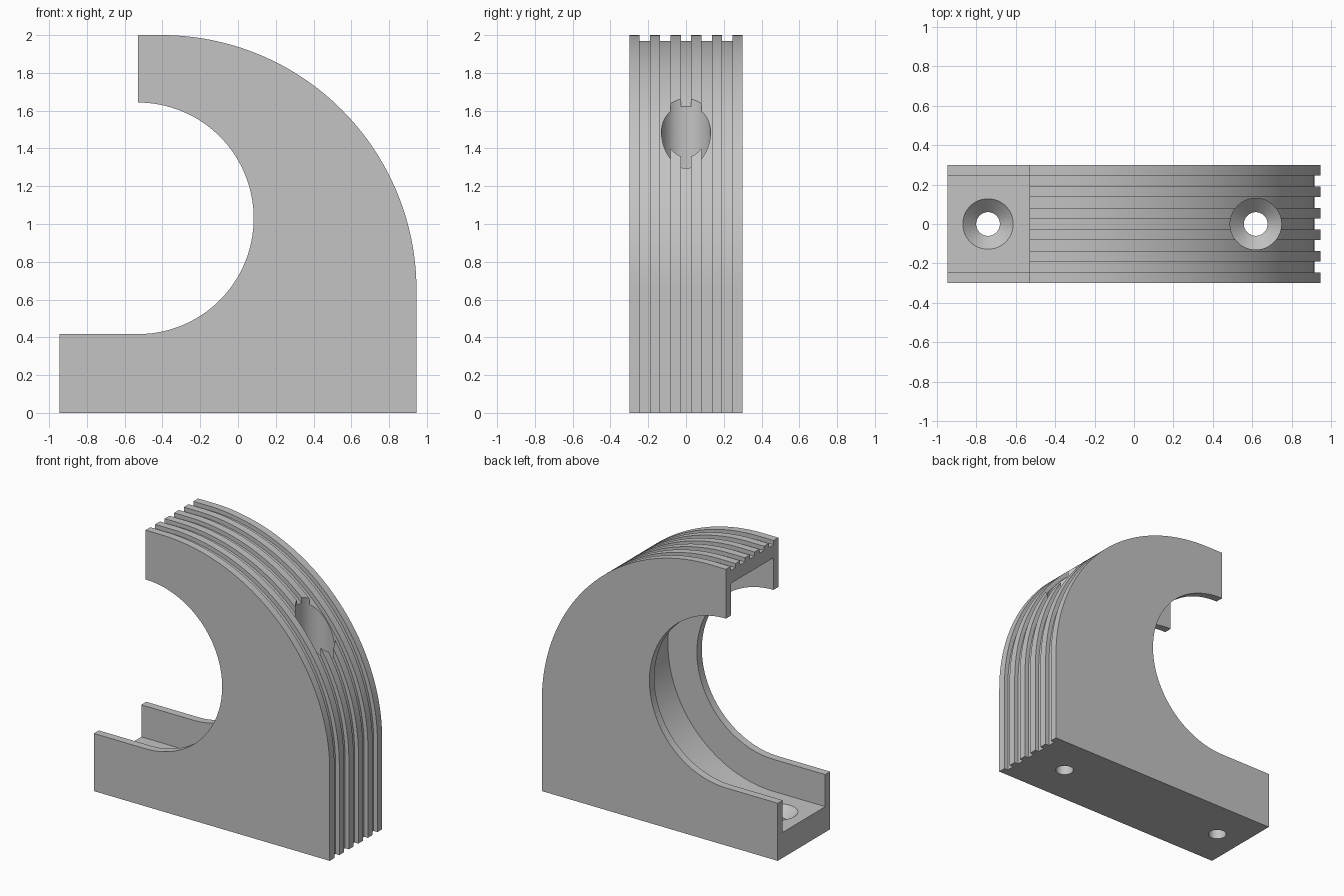
import bpy, bmesh
from math import sin, cos, pi, radians

if "Cube" in bpy.data.objects:
    bpy.data.objects.remove(bpy.data.objects["Cube"])

grey = bpy.data.materials.new("plain grey")
grey.use_nodes = True
colour = (0.55, 0.55, 0.55, 1)
grey.diffuse_color = colour
grey.node_tree.nodes["Principled BSDF"].inputs["Base Color"].default_value = colour

HALF = 0.3                       # half thickness in y
OUT_X, OUT_Z, OUT_R = -0.405, 0.65, 1.35   # outer shoulder arc
TIP_X, IN_Z, IN_R = -0.53, 1.03, 0.613     # round opening
POCKET_R = 0.845
GROOVE_DEPTH = 0.03
FLOOR = IN_Z - POCKET_R


def arc(cx, cz, r, a0, a1, n=64):
    angles = [radians(a0 + (a1 - a0) * i / n) for i in range(n + 1)]
    return [(cx + r * cos(a), cz + r * sin(a)) for a in angles]


def finish(bm, name):
    bmesh.ops.recalc_face_normals(bm, faces=bm.faces)
    mesh = bpy.data.meshes.new(name)
    bm.to_mesh(mesh)
    bm.free()
    mesh.materials.append(grey)
    ob = bpy.data.objects.new(name, mesh)
    bpy.context.collection.objects.link(ob)
    return ob


def prism(name, points, y0, y1):
    """Extrude an x-z outline from y0 to y1."""
    bm = bmesh.new()
    face = bm.faces.new([bm.verts.new((x, y0, z)) for x, z in points])
    new = bmesh.ops.extrude_face_region(bm, geom=[face])["geom"]
    verts = [v for v in new if isinstance(v, bmesh.types.BMVert)]
    bmesh.ops.translate(bm, verts=verts, vec=(0, y1 - y0, 0))
    return finish(bm, name)


def turned(name, x, profile, n=48):
    """Revolve a radius-height profile about a vertical axis."""
    bm = bmesh.new()
    rings = [[bm.verts.new((x + r * cos(2 * pi * i / n), r * sin(2 * pi * i / n), z))
              for i in range(n)] for r, z in profile]
    for low, high in zip(rings, rings[1:]):
        for i in range(n):
            j = (i + 1) % n
            bm.faces.new((low[i], low[j], high[j], high[i]))
    bm.faces.new(rings[0])
    bm.faces.new(rings[-1])
    return finish(bm, name)


# Solid hook-shaped bracket
outline = [(-0.945, 0), (0.945, 0)]
outline += arc(OUT_X, OUT_Z, OUT_R, 0, 90)
outline += [(TIP_X, 2)]
outline += arc(TIP_X, IN_Z, IN_R, 90, -90)
outline += [(-0.945, IN_Z - IN_R)]
bracket = prism("bracket", outline, -HALF, HALF)

cutters = []

# Channel inside the opening, leaving thin side walls
channel = [(-1.1, FLOOR)] + arc(TIP_X, IN_Z, POCKET_R, -90, 90)
channel += [(-1.1, IN_Z + POCKET_R)]
cutters.append(prism("channel_cutter", channel, -0.243, 0.243))

# Five grooves along the outer curve
groove = [(1.2, -0.1), (1.2, 2.2), (-0.7, 2.2), (-0.7, 2 - GROOVE_DEPTH)]
groove += arc(OUT_X, OUT_Z, OUT_R - GROOVE_DEPTH, 90, 0)
groove += [(0.945 - GROOVE_DEPTH, -0.1)]
strip = 2 * HALF / 11
for k in range(-2, 3):
    y = 2 * k * strip
    cutters.append(prism("groove_cutter", groove, y - strip / 2, y + strip / 2))

# Two countersunk screw holes
screw = [(0.06, -0.1), (0.06, FLOOR - 0.068), (0.13, FLOOR + 0.002), (0.13, 2.2)]
for x in (-0.74, 0.617):
    cutters.append(turned("screw_hole_cutter", x, screw))

for cutter in cutters:
    cutter.hide_render = True
    mod = bracket.modifiers.new("cut", "BOOLEAN")
    mod.operation = "DIFFERENCE"
    mod.solver = "EXACT"
    mod.object = cutter

# Bake the cuts and remove the cutters
bpy.context.view_layer.update()
graph = bpy.context.evaluated_depsgraph_get()
baked = bpy.data.meshes.new_from_object(bracket.evaluated_get(graph))
bracket.modifiers.clear()
bracket.data = baked
for cutter in cutters:
    bpy.data.objects.remove(cutter)
baked.materials.clear()
baked.materials.append(grey)
for poly in baked.polygons:
    poly.material_index = 0

bpy.ops.object.select_all(action="DESELECT")
bracket.select_set(True)
bpy.context.view_layer.objects.active = bracket
bpy.ops.object.shade_smooth_by_angle(angle=radians(25))
